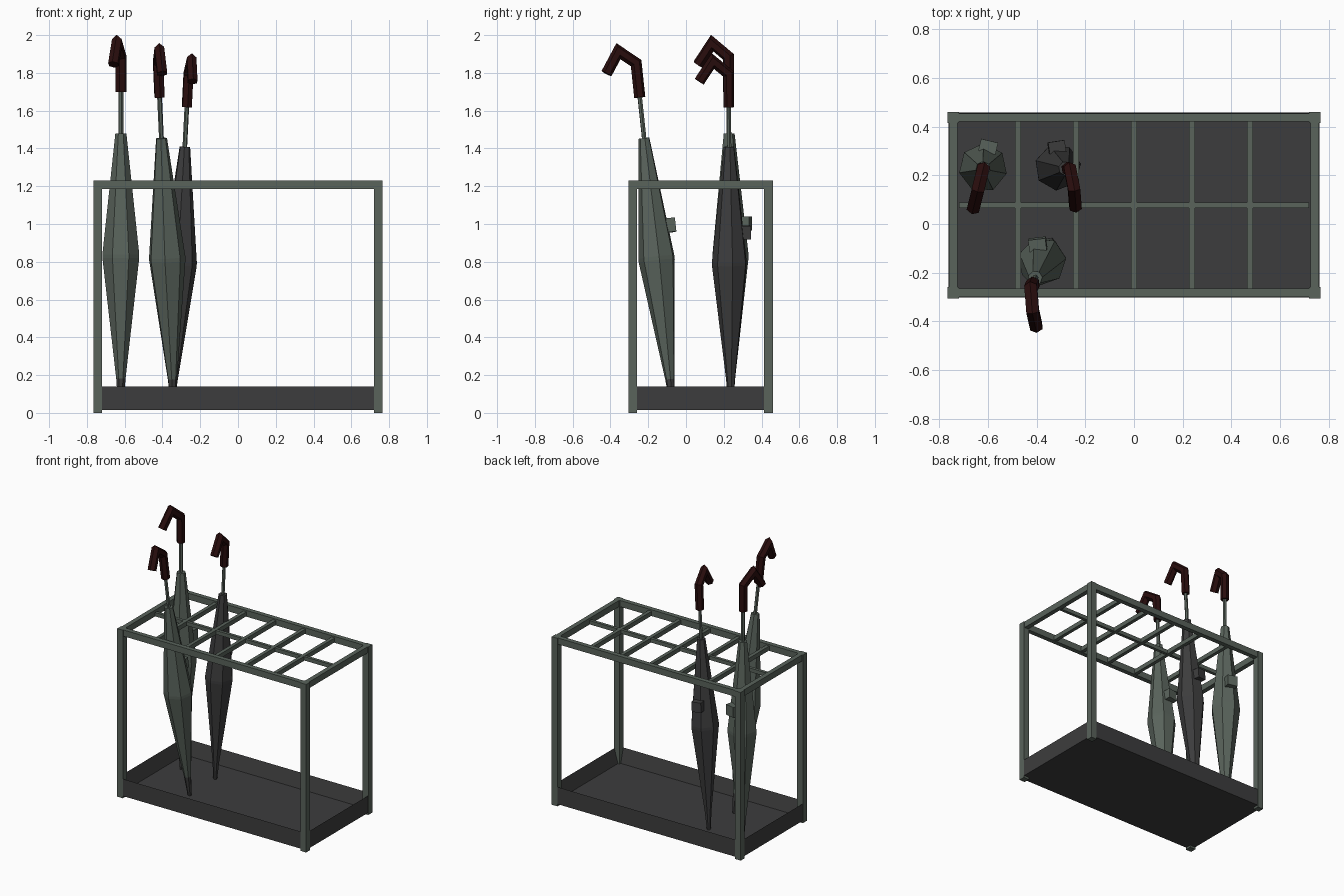
import bpy, bmesh
from math import sin, cos, pi
from mathutils import Vector, Matrix

cube = bpy.data.objects.get("Cube")
if cube:
    bpy.data.objects.remove(cube, do_unlink=True)


def material(name, r, g, b):
    m = bpy.data.materials.new(name)
    m.use_nodes = True
    m.diffuse_color = (r, g, b, 1)
    m.node_tree.nodes["Principled BSDF"].inputs["Base Color"].default_value = (r, g, b, 1)
    return m


green = material("grey_green_paint", 0.10, 0.125, 0.105)
grey = material("dark_grey", 0.046, 0.046, 0.047)
brown = material("dark_brown_wood", 0.022, 0.004, 0.004)


def finish(name, bm, mat, matrix=Matrix()):
    bmesh.ops.recalc_face_normals(bm, faces=bm.faces)
    bm.transform(matrix)
    mesh = bpy.data.meshes.new(name)
    bm.to_mesh(mesh)
    bm.free()
    mesh.materials.append(mat)
    obj = bpy.data.objects.new(name, mesh)
    bpy.context.collection.objects.link(obj)
    return obj


def box(name, lo, hi, mat, matrix=Matrix()):
    lo, hi = Vector(lo), Vector(hi)
    bm = bmesh.new()
    bmesh.ops.create_cube(bm, size=1, matrix=Matrix.Translation((lo + hi) / 2)
                          @ Matrix.Diagonal((*(hi - lo), 1)))
    return finish(name, bm, mat, matrix)


def loft(name, rings, mat, matrix):
    """Skin a list of equal-sized point rings and cap both ends."""
    bm = bmesh.new()
    loops = [[bm.verts.new(p) for p in ring] for ring in rings]
    n = len(loops[0])
    for a, b in zip(loops, loops[1:]):
        for i in range(n):
            j = (i + 1) % n
            bm.faces.new((a[i], a[j], b[j], b[i]))
    bm.faces.new(loops[0])
    bm.faces.new(loops[-1])
    return finish(name, bm, mat, matrix)


def turned(name, profile, sides, mat, matrix):
    """Faceted turned shape from (radius, height) pairs."""
    rings = [[(r * cos(2 * pi * i / sides), r * sin(2 * pi * i / sides), z)
              for i in range(sides)] for r, z in profile]
    return loft(name, rings, mat, matrix)


def hook(name, path, radius, sides, mat, matrix):
    """Mitred tube along a path in the local y-z plane."""
    pts = [Vector((0, y, z)) for y, z in path]
    dirs = [(b - a).normalized() for a, b in zip(pts, pts[1:])]
    rings = []
    for k, p in enumerate(pts):
        d0, d1 = dirs[max(k - 1, 0)], dirs[min(k, len(dirs) - 1)]
        t = (d0 + d1).normalized()
        side = Vector((0, -t.z, t.y)) / t.dot(d0)
        rings.append([p + radius * (Vector((1, 0, 0)) * cos(a) + side * sin(a))
                      for a in (2 * pi * (i + 0.5) / sides for i in range(sides))])
    return loft(name, rings, mat, matrix)


# Stand dimensions
X, Y0, Y1, H, P = 0.765, -0.305, 0.46, 1.23, 0.046
YM = (Y0 + Y1) / 2

# Corner posts
for sx, px in (("right", -X), ("left", X - P)):
    for sy, py in (("front", Y0), ("back", Y1 - P)):
        box(f"{sy}_{sx}_post", (px, py, 0), (px + P, py + P, H), green)

# Top rails between the posts
g = 0.006
for side, y in (("front", Y0), ("back", Y1 - P)):
    box(f"{side}_top_rail", (P - X, y + g, H - P), (X - P, y + P - g, H), green)
for side, x in (("right", -X), ("left", X - P)):
    box(f"{side}_top_rail", (x + g, Y0 + P, H - P), (x + P - g, Y1 - P, H), green)

# Divider grid
box("long_divider", (P - X, YM - 0.011, H - 0.04), (X - P, YM + 0.011, H - 0.012), green)
for i in range(-2, 3):
    x = i * 0.238
    box(f"cross_divider_{i + 3}", (x - 0.013, Y0 + P - g, H - 0.042),
        (x + 0.013, Y1 - P + g, H - 0.01), green)

# Drip tray: a block with its top inset and pushed down
bm = bmesh.new()
bmesh.ops.create_cube(bm, size=1, matrix=Matrix.Translation((0, YM, 0.0775))
                      @ Matrix.Diagonal((2 * X - 0.006, Y1 - Y0 - 0.006, 0.125, 1)))
bm.faces.ensure_lookup_table()
top = max(bm.faces, key=lambda f: f.calc_center_median().z)
bmesh.ops.inset_region(bm, faces=[top], thickness=0.042)
bmesh.ops.translate(bm, verts=top.verts, vec=(0, 0, -0.105))
finish("drip_tray", bm, grey)


def umbrella(name, foot, lean, yaw, scale, cloth):
    tilt = Vector((0, 0, 1)).rotation_difference(Vector((*lean, 1)))
    m = (Matrix.Translation((*foot, 0)) @ tilt.to_matrix().to_4x4()
         @ Matrix.Rotation(yaw, 4, "Z") @ Matrix.Scale(scale, 4))
    turned(name + "_tip", [(0.014, 0.035), (0.026, 0.19)], 7, grey, m)
    turned(name + "_canopy", [(0.024, 0.17), (0.1, 0.82), (0.1, 0.84), (0.03, 1.48)],
           7, cloth, m)
    turned(name + "_shaft", [(0.013, 1.45), (0.013, 1.72)], 6, green, m)
    hook(name + "_handle", [(0, 1.7), (0, 1.885), (-0.088, 1.958), (-0.165, 1.845)],
         0.03, 6, brown, m)
    # Closing strap tab opposite the hook
    box(name + "_strap_tab", (-0.036, 0.065, 0.965), (0.036, 0.115, 1.04), cloth, m)


umbrella("right_umbrella", (-0.62, 0.236), (0, -0.006), -0.24, 1.0, green)
umbrella("front_umbrella", (-0.34, -0.066), (-0.045, -0.107), 0.12, 0.989, green)
umbrella("back_umbrella", (-0.352, 0.238), (0.05, -0.007), 0.15, 0.953, grey)
